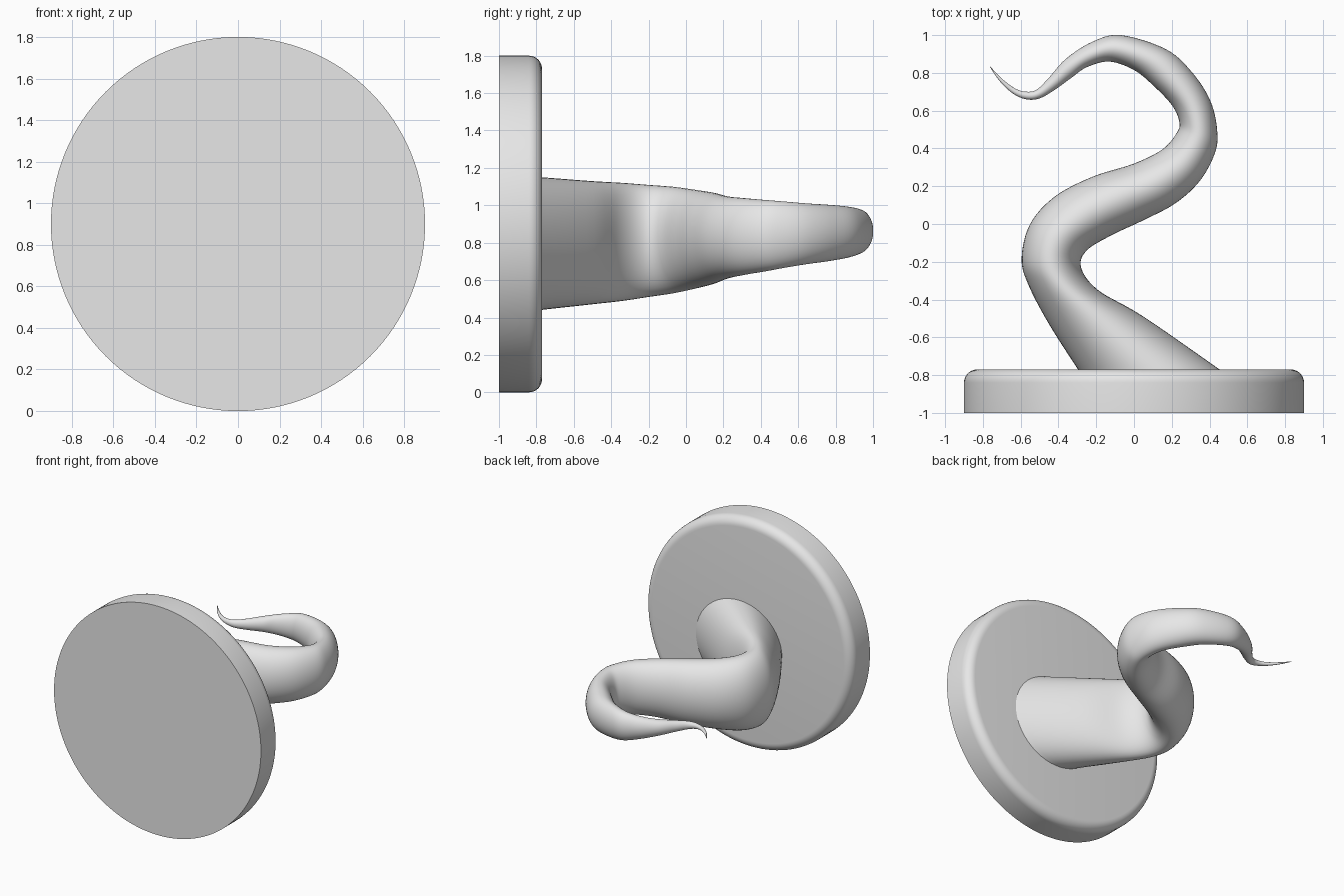
import bpy
import bmesh
import math
from mathutils import Matrix, Vector

cube = bpy.data.objects.get("Cube")
if cube:
    bpy.data.objects.remove(cube, do_unlink=True)

# One plain grey for everything
grey = bpy.data.materials.new("light_grey")
grey.use_nodes = True
colour = (0.8, 0.8, 0.8, 1)
grey.diffuse_color = colour
grey.node_tree.nodes["Principled BSDF"].inputs["Base Color"].default_value = colour


def add_object(name, bm):
    """Turn a bmesh into a smooth-shaded object that keeps its sharp edges."""
    bmesh.ops.recalc_face_normals(bm, faces=bm.faces)
    mesh = bpy.data.meshes.new(name)
    bm.to_mesh(mesh)
    bm.free()
    mesh.materials.append(grey)
    obj = bpy.data.objects.new(name, mesh)
    bpy.context.collection.objects.link(obj)
    bpy.ops.object.select_all(action="DESELECT")
    obj.select_set(True)
    bpy.context.view_layer.objects.active = obj
    bpy.ops.object.shade_smooth_by_angle(angle=math.radians(40))
    return obj


def catmull_rom(a, b, c, d, t):
    """Smooth blend from b to c, applied to each value of a station."""
    return [0.5 * (2 * q + (r - p) * t + (2 * p - 5 * q + 4 * r - s) * t ** 2
                   + (3 * q - p - 3 * r + s) * t ** 3)
            for p, q, r, s in zip(a, b, c, d)]


# Wall disc: upright cylinder with its back rim rounded
FRONT, BACK, RADIUS = -1, -0.77, 0.9
bm = bmesh.new()
place = Matrix.Translation((0, (FRONT + BACK) / 2, RADIUS)) @ Matrix.Rotation(math.pi / 2, 4, "X")
bmesh.ops.create_cone(bm, cap_ends=True, segments=128, radius1=RADIUS, radius2=RADIUS,
                      depth=BACK - FRONT, matrix=place)
rim = [e for e in bm.edges if all(v.co.y > BACK - 0.01 for v in e.verts)]
bmesh.ops.bevel(bm, geom=rim, offset=0.07, segments=8, profile=0.5, affect="EDGES")
add_object("wall_disc", bm)

# Tentacle stations: one side x, y, other side x, y, half height
stations = [
    (-.29, -.78, .46, -.775, .355),
    (-.45, -.53, .05, -.49, .33),
    (-.56, -.32, -.19, -.35, .315),
    (-.595, -.18, -.28, -.23, .3),
    (-.55, 0, -.25, -.14, .285),
    (-.42, .145, -.12, -.06, .265),
    (-.22, .25, .05, .02, .245),
    (0, .32, .22, .11, .22),
    (.15, .395, .35, .23, .205),
    (.225, .48, .43, .38, .19),
    (.24, .54, .44, .5, .178),
    (.2, .63, .405, .65, .163),
    (.1, .735, .31, .8, .15),
    (0, .815, .17, .925, .135),
    (-.13, .86, -.07, 1, .113),
    (-.25, .83, -.22, .965, .085),
    (-.33, .775, -.36, .875, .06),
    (-.42, .71, -.45, .775, .042),
    (-.5, .665, -.51, .715, .03),
    (-.57, .66, -.56, .7, .021),
    (-.64, .69, -.625, .715, .014),
    (-.71, .755, -.7, .77, .008),
    (-.765, .835, -.762, .835, .002),
]
STEPS, SIDES = 6, 48
last = len(stations) - 1

# Tentacle: loft of oval rings that rises slightly towards the tip
bm = bmesh.new()
rings = []
for k in range(last * STEPS + 1):
    i = min(k // STEPS, last - 1)
    near = [stations[max(0, min(last, i + n))] for n in (-1, 0, 1, 2)]
    x1, y1, x2, y2, height = catmull_rom(*near, k / STEPS - i)
    z = 0.795 + 0.105 * k / (last * STEPS)
    centre = Vector(((x1 + x2) / 2, (y1 + y2) / 2, z))
    across = Vector(((x2 - x1) / 2, (y2 - y1) / 2, 0))
    up = Vector((0, 0, height))
    angles = [math.tau * n / SIDES for n in range(SIDES)]
    rings.append([bm.verts.new(centre + across * math.cos(a) + up * math.sin(a)) for a in angles])
for ring, following in zip(rings, rings[1:]):
    for n in range(SIDES):
        m = (n + 1) % SIDES
        bm.faces.new((ring[n], ring[m], following[m], following[n]))
bm.faces.new(rings[0])
bm.faces.new(rings[-1])
add_object("curling_tentacle", bm)
